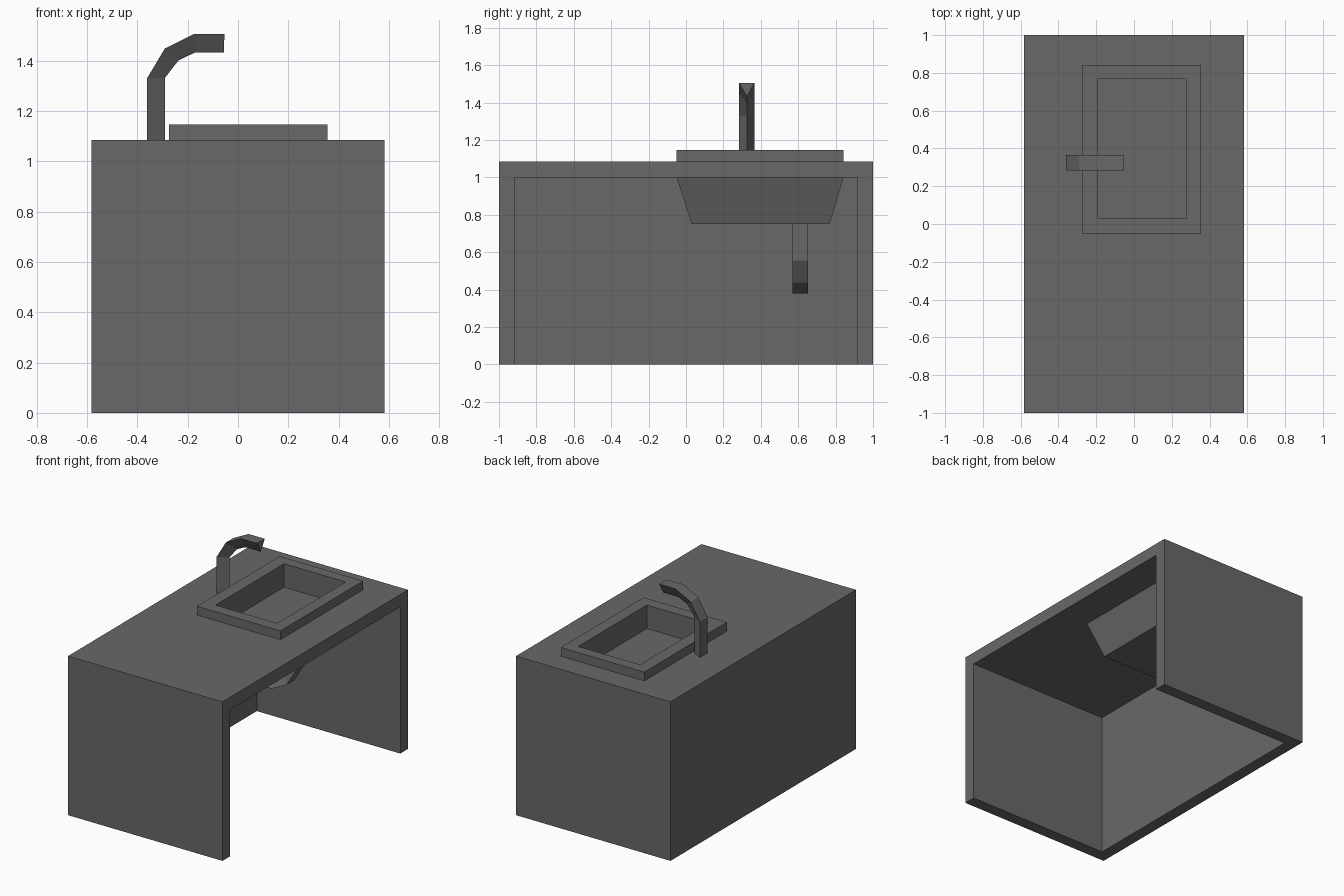
import bpy, bmesh

if "Cube" in bpy.data.objects:
    bpy.data.objects.remove(bpy.data.objects["Cube"])

grey = bpy.data.materials.new("dark grey")
grey.diffuse_color = (0.14, 0.14, 0.14, 1)
grey.use_nodes = True
grey.node_tree.nodes["Principled BSDF"].inputs["Base Color"].default_value = grey.diffuse_color


def loft(name, rings):
    """Skin a list of equal-length rings and cap both ends."""
    bm = bmesh.new()
    loops = [[bm.verts.new(p) for p in r] for r in rings]
    n = len(rings[0])
    for a, b in zip(loops, loops[1:]):
        for i in range(n):
            j = (i + 1) % n
            bm.faces.new((a[i], a[j], b[j], b[i]))
    bm.faces.new(loops[0][::-1])
    bm.faces.new(loops[-1])
    bmesh.ops.recalc_face_normals(bm, faces=bm.faces)
    me = bpy.data.meshes.new(name)
    bm.to_mesh(me)
    bm.free()
    me.materials.append(grey)
    ob = bpy.data.objects.new(name, me)
    bpy.context.collection.objects.link(ob)
    return ob


def rect(x0, x1, y0, y1, z):
    return [(x0, y0, z), (x1, y0, z), (x1, y1, z), (x0, y1, z)]


def box(name, x0, x1, y0, y1, z0, z1):
    return loft(name, [rect(x0, x1, y0, y1, z0), rect(x0, x1, y0, y1, z1)])


def cut(target, cutter):
    m = target.modifiers.new(cutter.name, 'BOOLEAN')
    m.operation = 'DIFFERENCE'
    m.solver = 'EXACT'
    m.object = cutter
    cutter.hide_render = True
    cutter.hide_set(True)


# Cabinet: top, two ends and one long panel, open on +x and underneath
cabinet = box("cabinet", -0.583, 0.583, -1, 1, 0, 1.085)
cut(cabinet, box("knee_space_cutter", -0.5, 0.8, -0.917, 0.917, -0.2, 1.0))
cut(cabinet, box("sink_hole_cutter", -0.25, 0.33, -0.025, 0.82, 0.9, 1.3))

# Basin: tapered underside, raised rim, straight-sided bowl
outer = (-0.275, 0.355, -0.05, 0.842)
inner = (-0.19, 0.275, 0.03, 0.768)
loft("basin", [rect(*inner, 0.75), rect(*outer, 1.0), rect(*outer, 1.145),
               rect(*inner, 1.145), rect(*inner, 0.985)])

# Three-sided bent tube: (outer x, outer z, inner x, inner z) from its foot
BEND = [(0, 0, 0.07, 0), (0, 0.245, 0.07, 0.245), (0.07, 0.362, 0.124, 0.315),
        (0.185, 0.42, 0.19, 0.347), (0.307, 0.42, 0.305, 0.347)]


def tube(name, x, y, z, s):
    return loft(name, [[(x + s * ox, y - 0.041, z + s * oz),
                        (x + s * ox, y + 0.041, z + s * oz),
                        (x + s * ix, y, z + s * iz)] for ox, oz, ix, iz in BEND])


# Tap on the counter, and the same tube upside down as the drain
tube("tap", -0.361, 0.325, 1.085, 1)
tube("drain_pipe", 0.04, 0.61, 0.80, -1)
